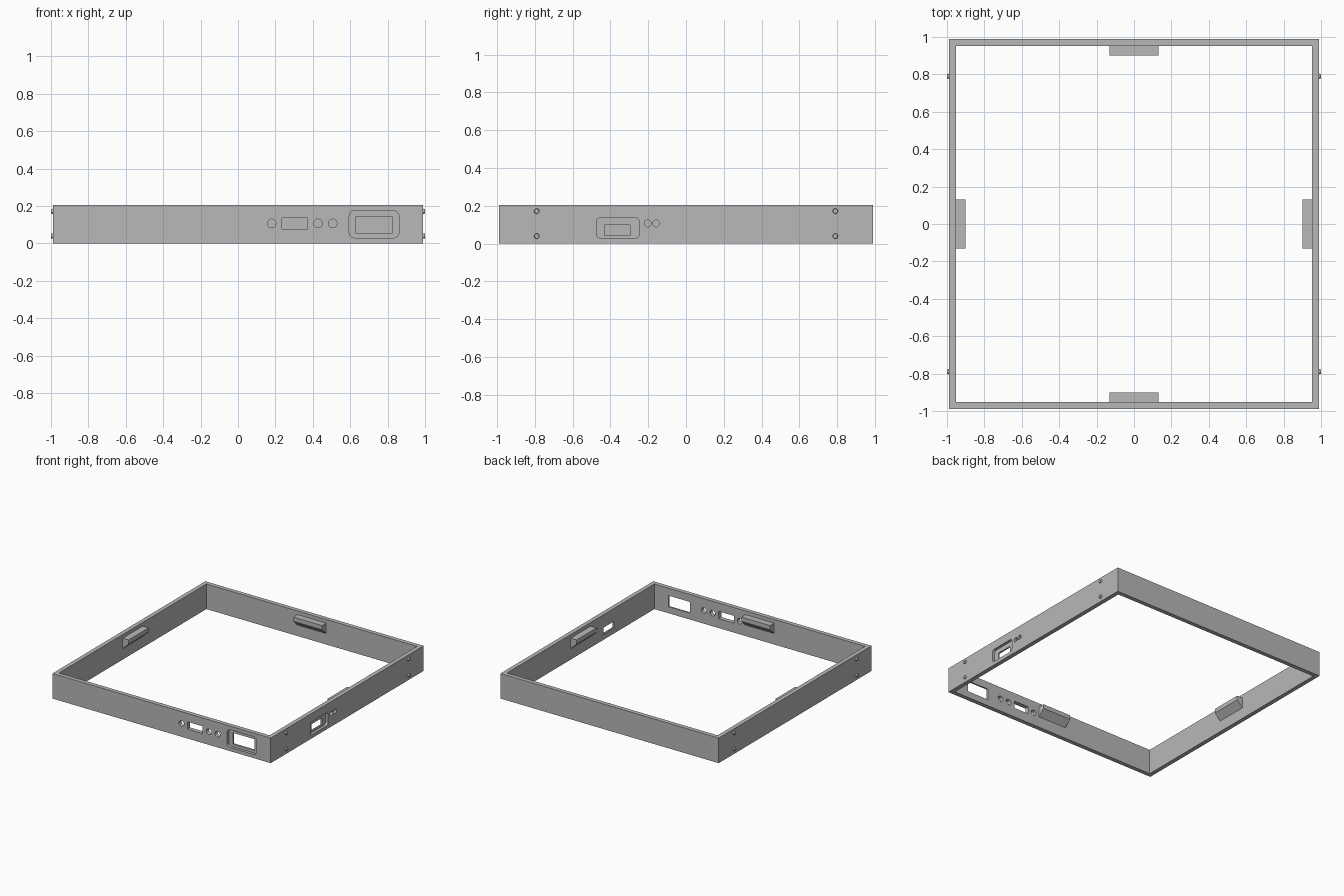
import bpy, bmesh, math
from mathutils import Matrix, Vector

if "Cube" in bpy.data.objects:
    bpy.data.objects.remove(bpy.data.objects["Cube"])

OUTER, INNER, HEIGHT = 0.988, 0.953, 0.205

grey = bpy.data.materials.new("plain_grey")
grey.use_nodes = True
grey.diffuse_color = (0.48, 0.48, 0.48, 1)
grey.node_tree.nodes["Principled BSDF"].inputs["Base Color"].default_value = (0.48, 0.48, 0.48, 1)


def prism(name, points, start, end, place, end_scale=1.0):
    """Sweep a 2D outline from start to end; place maps (a, b, depth) to space."""
    bm = bmesh.new()
    n = len(points)
    mid = sum((Vector(p) for p in points), Vector((0, 0))) / n
    near = [bm.verts.new(place(a, b, start)) for a, b in points]
    far = [bm.verts.new(place(*(mid + (Vector(p) - mid) * end_scale), end)) for p in points]
    bm.faces.new(near)
    bm.faces.new(far)
    for i in range(n):
        j = (i + 1) % n
        bm.faces.new((near[i], near[j], far[j], far[i]))
    bmesh.ops.recalc_face_normals(bm, faces=bm.faces)
    mesh = bpy.data.meshes.new(name)
    bm.to_mesh(mesh)
    bm.free()
    mesh.materials.append(grey)
    obj = bpy.data.objects.new(name, mesh)
    bpy.context.collection.objects.link(obj)
    return obj


def rect(u0, u1, v0, v1):
    return [(u0, v0), (u1, v0), (u1, v1), (u0, v1)]


def rounded(u0, u1, v0, v1, r, steps=4):
    pts = []
    centres = [(u1 - r, v1 - r), (u0 + r, v1 - r), (u0 + r, v0 + r), (u1 - r, v0 + r)]
    for k, (cu, cv) in enumerate(centres):
        for s in range(steps + 1):
            t = math.pi / 2 * (k + s / steps)
            pts.append((cu + r * math.cos(t), cv + r * math.sin(t)))
    return pts


def circle(u, v, r, n=24):
    return [(u + r * math.cos(math.tau * i / n), v + r * math.sin(math.tau * i / n)) for i in range(n)]


def flat(a, b, d):
    return Vector((a, b, d))


def front(u, v, d):
    return Vector((u, -d, v))


def left(u, v, d):
    return Vector((d, u, v))


def right(u, v, d):
    return Vector((-d, u, v))


def cut(target, cutter):
    mod = target.modifiers.new("cut", "BOOLEAN")
    mod.operation = "DIFFERENCE"
    mod.solver = "EXACT"
    mod.object = cutter
    bpy.context.view_layer.objects.active = target
    bpy.ops.object.modifier_apply(modifier=mod.name)
    bpy.data.objects.remove(cutter)


# Square wall ring
frame = prism("frame", rect(-OUTER, OUTER, -OUTER, OUTER), 0, HEIGHT, flat)
cut(frame, prism("cutter", rect(-INNER, INNER, -INNER, INNER), -0.1, 0.4, flat))

# Connector openings through the walls
holes = [
    (front, rect(0.631, 0.824, 0.053, 0.144)),
    (front, rect(0.235, 0.372, 0.077, 0.137)),
    (left, rect(-0.43, -0.295, 0.043, 0.099)),
]
holes += [(front, circle(x, 0.107, 0.023)) for x in (0.18, 0.428, 0.506)]
holes += [(left, circle(y, 0.107, 0.018)) for y in (-0.203, -0.158)]
for side, outline in holes:
    cut(frame, prism("cutter", outline, 0.9, 1.1, side))

# Shallow rounded recesses around the two plug openings
for side, outline in ((front, rounded(0.594, 0.861, 0.03, 0.175, 0.03)),
                      (left, rounded(-0.473, -0.248, 0.03, 0.136, 0.02))):
    cut(frame, prism("cutter", outline, OUTER - 0.022, 1.1, side))

# Snap ledges with sloped undersides in the middle of each inner wall
ledge = [(-INNER - 0.005, 0.09), (-INNER, 0.09), (-0.9, 0.14), (-0.9, 0.175), (-INNER - 0.005, 0.175)]
for i, name in enumerate(("front", "left", "back", "right")):
    turn = Matrix.Rotation(i * math.pi / 2, 3, "Z")
    prism(name + "_ledge", ledge, -0.13, 0.13, lambda y, z, x, t=turn: t @ Vector((x, y, z)))

# Small snap studs on both side walls
for side, label in ((left, "left"), (right, "right")):
    for y in (-0.79, 0.79):
        for z in (0.04, 0.172):
            prism(label + "_stud", circle(y, z, 0.015, 16), OUTER - 0.005, 1.0, side, 0.8)
